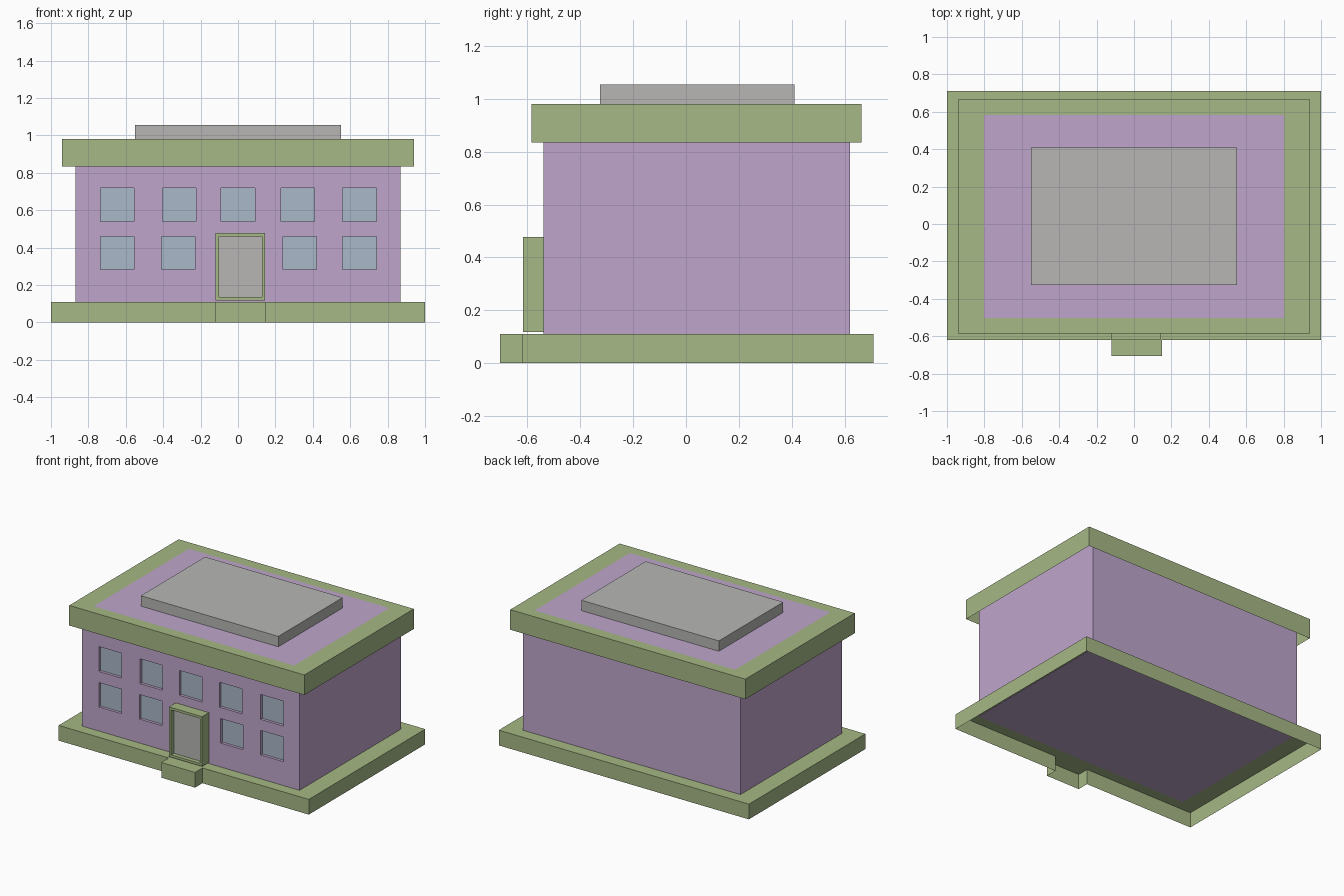
import bpy
import bmesh

if "Cube" in bpy.data.objects:
    bpy.data.objects.remove(bpy.data.objects["Cube"], do_unlink=True)


def material(name, r, g, b):
    m = bpy.data.materials.new(name)
    m.use_nodes = True
    m.diffuse_color = (r, g, b, 1)
    m.node_tree.nodes["Principled BSDF"].inputs["Base Color"].default_value = (r, g, b, 1)
    return m


GREEN = material("sage green", 0.38, 0.48, 0.235)
PURPLE = material("lilac", 0.52, 0.38, 0.60)
GREY = material("warm grey", 0.475, 0.47, 0.46)
GLASS = material("pale blue glass", 0.40, 0.48, 0.58)


def add_prism(bm, outline, z0, z1, closed=True):
    """Extrude a counter-clockwise outline; an open one has no underside."""
    low = [bm.verts.new((x, y, z0)) for x, y in outline]
    high = [bm.verts.new((x, y, z1)) for x, y in outline]
    n = len(outline)
    for i in range(n):
        j = (i + 1) % n
        bm.faces.new((low[i], low[j], high[j], high[i]))
    bm.faces.new(high)
    if closed:
        bm.faces.new(low[::-1])
    bm.normal_update()


def rect(x0, x1, y0, y1):
    return [(x0, y0), (x1, y0), (x1, y1), (x0, y1)]


def facing(bm, axis, sign):
    return next(f for f in bm.faces if f.normal[axis] * sign > 0.9)


def finish(bm, name, *mats):
    mesh = bpy.data.meshes.new(name)
    bm.to_mesh(mesh)
    bm.free()
    for m in mats:
        mesh.materials.append(m)
    obj = bpy.data.objects.new(name, mesh)
    bpy.context.collection.objects.link(obj)
    return obj


# Plinth with entrance step, hollow underneath
bm = bmesh.new()
add_prism(bm, [(-1, -0.62), (-0.12, -0.62), (-0.12, -0.705), (0.15, -0.705),
               (0.15, -0.62), (1, -0.62), (1, 0.71), (-1, 0.71)], 0, 0.11, closed=False)
finish(bm, "plinth", GREEN)

# Main walls
FRONT, RECESS = -0.54, 0.02
bm = bmesh.new()
add_prism(bm, rect(-0.87, 0.87, FRONT, 0.62), 0.107, 0.97)
walls = finish(bm, "walls", PURPLE, GLASS)

# Window recesses cut into the front wall
bm = bmesh.new()
rows = [(0.54, 0.72, (-0.645, -0.315, 0.0, 0.32, 0.65)),
        (0.283, 0.46, (-0.645, -0.32, 0.33, 0.65))]
for z0, z1, centres in rows:
    for x in centres:
        add_prism(bm, rect(x - 0.09, x + 0.09, FRONT - 0.1, FRONT + RECESS), z0, z1)
cutter = finish(bm, "window_cutter", PURPLE)
cutter.hide_render = True
cut = walls.modifiers.new("windows", "BOOLEAN")
cut.operation = "DIFFERENCE"
cut.solver = "EXACT"
cut.object = cutter
bpy.context.view_layer.update()
carved = bpy.data.meshes.new_from_object(
    walls.evaluated_get(bpy.context.evaluated_depsgraph_get()))
walls.modifiers.clear()
walls.data = carved
bpy.data.objects.remove(cutter, do_unlink=True)

# Glass on the recessed front-facing faces
for p in carved.polygons:
    p.material_index = int(p.normal.y < -0.9 and p.center.y > FRONT + RECESS / 2)

# Roof cap, hollow underneath, with a coloured centre panel
bm = bmesh.new()
add_prism(bm, rect(-0.94, 0.94, -0.585, 0.665), 0.835, 0.98, closed=False)
panel = facing(bm, 2, 1)
bmesh.ops.inset_individual(bm, faces=[panel], thickness=0.115)
for v in panel.verts:
    v.co.x *= 0.77 / 0.825
panel.material_index = 1
finish(bm, "roof_cap", GREEN, PURPLE)

# Raised roof block
bm = bmesh.new()
add_prism(bm, rect(-0.55, 0.55, -0.325, 0.41), 0.98, 1.055)
finish(bm, "roof_block", GREY)

# Door surround with a sunken door
bm = bmesh.new()
add_prism(bm, rect(-0.12, 0.145, -0.617, FRONT), 0.118, 0.478)
door = facing(bm, 1, -1)
bmesh.ops.inset_individual(bm, faces=[door], thickness=0.025)
bmesh.ops.inset_individual(bm, faces=[door], thickness=0, depth=-0.03)
door.material_index = 1
finish(bm, "door_and_surround", GREEN, GREY)
